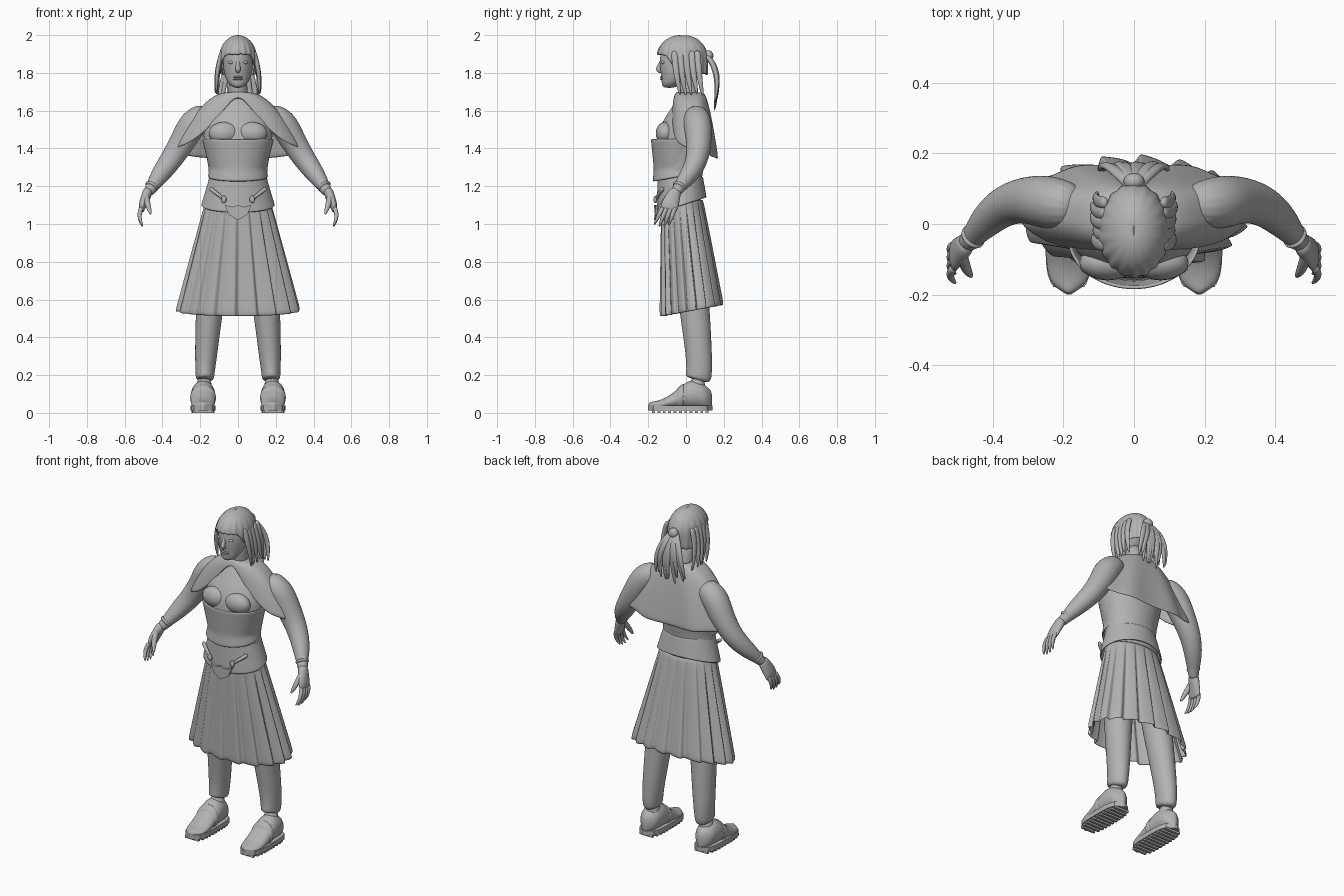
import bpy, bmesh, math, random
from mathutils import Vector

random.seed(4)
cube = bpy.data.objects.get("Cube")
if cube:
    bpy.data.objects.remove(cube, do_unlink=True)

GREY = (.45, .45, .45, 1)
material = bpy.data.materials.new("clay grey")
material.use_nodes = True
material.diffuse_color = GREY
material.node_tree.nodes["Principled BSDF"].inputs["Base Color"].default_value = GREY


def build(name, verts, faces, level=1, thickness=0, smooth=True):
    """Mesh object with optional thickness and subdivision."""
    mesh = bpy.data.meshes.new(name)
    mesh.from_pydata([tuple(v) for v in verts], [], faces)
    mesh.materials.append(material)
    mesh.polygons.foreach_set("use_smooth", [smooth] * len(mesh.polygons))
    part = bpy.data.objects.new(name, mesh)
    bpy.context.scene.collection.objects.link(part)
    if thickness:
        solid = part.modifiers.new("thickness", "SOLIDIFY")
        solid.thickness, solid.offset = thickness, -1
    else:
        bm = bmesh.new()
        bm.from_mesh(mesh)
        bmesh.ops.recalc_face_normals(bm, faces=bm.faces)
        bm.to_mesh(mesh)
        bm.free()
    if level:
        subdivision = part.modifiers.new("smooth", "SUBSURF")
        subdivision.levels = subdivision.render_levels = level


def bridge(rows, columns):
    """Quads between successive closed rings."""
    return [(r * columns + c, (r + 1) * columns + c,
             (r + 1) * columns + (c + 1) % columns, r * columns + (c + 1) % columns)
            for r in range(rows) for c in range(columns)]


def tube(name, points, mirror=1, axis=None, segments=16):
    """Closed limb through (x, y, z, half width, half depth); depth defaults to width."""
    centres = [Vector((mirror * p[0], p[1], p[2])) for p in points]
    last = len(points) - 1
    verts = []
    for i, (centre, point) in enumerate(zip(centres, points)):
        along = Vector(axis) if axis else centres[min(i + 1, last)] - centres[max(i - 1, 0)]
        along.normalize()
        across = Vector((1, 0, 0))
        across = (across - along * across.dot(along)).normalized()
        outward = along.cross(across)
        for k in range(segments):
            angle = math.tau * k / segments
            verts.append(centre + across * point[3] * math.cos(angle)
                         + outward * point[-1] * math.sin(angle))
    caps = [tuple(range(segments)), tuple(range(last * segments, len(verts)))]
    build(name, verts, bridge(last, segments) + caps, 2)


def loft(name, rows):
    """Upright body from (z, half width, centre y, half depth)."""
    tube(name, [(0, y, z, width, depth) for z, width, y, depth in rows], axis=(0, 0, 1), segments=24)


def strand(name, start, bend, end, radius, flat=1, mirror=1):
    """Tapered tube along a bent path, for hair and fingers."""
    points = []
    for i in range(6):
        u = i / 5
        path = Vector(start).lerp(bend, u).lerp(Vector(bend).lerp(end, u), u)
        width = radius * (1 - .7 * u ** 3)
        points.append((*path, width, width * flat))
    tube(name, points, mirror, segments=8)


def drape(name, top, hem, shape, columns=72, rows=12, power=1, square=1, fold=lambda a, t: 0):
    """Cloth round the body; shape(z) gives half width, centre y and half depth."""
    verts = []
    soften = lambda v: math.copysign(abs(v) ** square, v)
    for r in range(rows + 1):
        t = (r / rows) ** power
        for c in range(columns):
            angle = math.tau * c / columns
            z = top + (hem(min(angle, math.tau - angle)) - top) * t
            width, middle, depth = shape(z)
            extra = fold(angle, t)
            verts.append(((width + extra) * soften(math.sin(angle)),
                          middle - (depth + extra) * soften(math.cos(angle)), z))
    build(name, verts, bridge(rows, columns), thickness=.01)


def ball(name, location, size):
    bpy.ops.mesh.primitive_uv_sphere_add(segments=20, ring_count=12, location=location)
    part = bpy.context.object
    part.name, part.scale = name, size
    part.data.materials.append(material)
    bpy.ops.object.shade_smooth()


# Torso, neck and head
loft("torso", [(1.08, .19, -.02, .11), (1.2, .16, -.03, .11), (1.28, .15, -.03, .12),
               (1.45, .19, -.02, .14), (1.54, .18, 0, .13), (1.64, .11, .02, .08),
               (1.68, .06, .02, .05)])
tube("neck", [(0, .03, 1.6, .06), (0, .01, 1.7, .05), (0, -.01, 1.8, .05)])
loft("head", [(1.72, .02, -.09, .03), (1.74, .05, -.08, .05), (1.78, .07, -.05, .08),
              (1.83, .08, -.04, .1), (1.9, .08, -.02, .12), (1.96, .06, -.02, .09),
              (1.98, .03, -.01, .05)])
tube("nose", [(0, -.12, 1.88, .01), (0, -.14, 1.84, .01), (0, -.15, 1.82, .016), (0, -.13, 1.8, .01)])
for name, height in (("upper_lip", 1.778), ("lower_lip", 1.767)):
    ball(name, (0, -.124, height), (.026, .013, .006))


# Clothing outlines by height
def plate_shape(z):
    waist = abs(z - 1.29)
    return .15 + .25 * waist, -.04, .13 + .1 * waist


def hip_shape(z):
    drop = 1.25 - z
    return .15 + .3 * drop, -.03 + .07 * drop, .12 + .1 * drop


def skirt_shape(z):
    drop = 1.13 - z
    return .17 + .27 * drop, -.02 + .09 * drop, .11 + .1 * drop


def cape_shape(z):
    drop = max(0, 1.7 - z) / .35
    return .05 + .3 * drop ** .5, .02 + .02 * drop, .06 + .07 * drop ** .4


def hair_shape(z):
    dome = math.sqrt(1 - max(0, 1 - (2 - z) / .12) ** 2)
    return .1 * dome, -.02, .01 + .125 * dome


def pleat(angle, t):
    knife = angle * 18 / math.tau % 1
    return (.035 * knife ** .6 - .026) * math.sqrt(t)


def cape_ripple(angle, t):
    return .007 * t * math.cos(9 * angle) * (1 - math.cos(angle)) / 2


# Breastplate, hip guard, skirt, cape and hair cap
drape("breastplate", 1.45, lambda a: 1.25 - .025 * math.cos(a), plate_shape)
drape("hip_guard", 1.25, lambda a: 1.1 - .04 * math.cos(a), hip_shape)
drape("pleated_skirt", 1.13, lambda a: .54 - .03 * math.cos(a), skirt_shape,
      columns=144, fold=pleat)
drape("cape", 1.7, lambda a: 1.395 + .05 * math.cos(a) + .225 * math.exp(-4 * a * a), cape_shape,
      power=1.5, square=.8, fold=cape_ripple)
drape("hair_cap", 2, lambda a: 1.785 + .11 / (1 + math.exp(6 * a - 7)) + random.uniform(0, .01),
      hair_shape, power=2, fold=lambda a, t: .004 * t * math.cos(18 * a))

# Belt shield, pointed at the bottom
half = [(0, 1.02), (.05, 1.05), (.07, 1.1), (.03, 1.09), (0, 1.1)]
outline = half + [(-x, z) for x, z in half[-2:0:-1]]
build("belt_shield", [(x, -.17 + 2 * x * x, z) for x, z in outline],
      [tuple(range(len(outline)))], level=0, thickness=.012, smooth=False)

# Tied hair hanging behind
ball("hair_tie", (0, .12, 1.89), (.03, .025, .03))
for i in range(-5, 6):
    spread, stray = i / 5, random.uniform(-.02, .02)
    strand("tail_lock", (0, .1, 1.9), (.09 * spread, .2 + stray / 2, 1.82),
           (.1 * spread + stray, .15, 1.6 + .04 * abs(spread) + stray), .02, .7)

# Shoe sections: y, half width, top height
shoe = []
for i in range(13):
    t = i / 6 - 1
    y = -.03 - .17 * t
    instep = math.exp(-((y - .04) / .12) ** 2)
    shoe.append((y, .006 + .06 * math.sqrt(1 - t ** 4), .055 + .12 * instep))
SHOE_X = .185

for mirror, side in ((1, "left_"), (-1, "right_")):
    # Face and chest
    ball(side + "eye", (mirror * .035, -.12, 1.855), (.016, .012, .009))
    ball(side + "ear", (mirror * .085, -.01, 1.84), (.01, .02, .03))
    ball(side + "chest", (mirror * .075, -.11, 1.48), (.08, .05, .06))

    # Hair beside the face
    for i in range(5):
        y, stray = .03 * i - .06, random.uniform(-.01, .01)
        strand(side + "side_lock", (.08, y, 1.92), (.12, y, 1.82),
               (.11 + stray, y + .03, 1.68 + stray), .014, 1.4, mirror)

    # Buckled strap on the hip
    strand(side + "hip_strap", (.15, -.12, 1.19), (.11, -.15, 1.16), (.06, -.16, 1.12),
           .012, 1, mirror)
    ball(side + "buckle", (mirror * .075, -.162, 1.13), (.014, .01, .02))

    # Arm, cuff and hand
    tube(side + "arm", [(.15, .05, 1.6, .06), (.24, .06, 1.54, .08), (.29, .07, 1.44, .07),
                        (.36, .06, 1.33, .06), (.42, .01, 1.25, .05), (.46, -.04, 1.19, .03),
                        (.48, -.06, 1.16, .03)], mirror)
    tube(side + "cuff", [(.45, -.03, 1.21, .03), (.456, -.035, 1.2, .042),
                         (.464, -.043, 1.19, .03)], mirror)
    tube(side + "palm", [(.47, -.05, 1.19, .03), (.49, -.07, 1.14, .025, .04),
                         (.51, -.09, 1.09, .02, .05), (.51, -.09, 1.06, .01, .04)], mirror)
    for k in (-1.5, -.5, .5, 1.5):
        strand(side + "finger", (.51, .022 * k - .09, 1.09), (.535, .024 * k - .11, 1.04),
               (.505, .026 * k - .13, .98 + .01 * abs(k)), .013, 1, mirror)
    strand(side + "thumb", (.49, -.08, 1.16), (.48, -.13, 1.1), (.46, -.15, 1.05), .018, 1, mirror)

    # Trouser leg
    tube(side + "leg", [(.09, 0, 1.05, .08), (.13, .02, .8, .09), (.155, .05, .5, .07, .08),
                        (.17, .07, .3, .06, .07), (.175, .07, .2, .05, .07),
                        (.175, .06, .17, .05, .07)], mirror)
    tube(side + "ankle", [(.18, .06, .2, .04), (.18, .06, .08, .05)], mirror)

    # Shoe, strap, sole and tread
    tube(side + "shoe", [(SHOE_X, y, top / 2 + .01, width, top / 2 - .01)
                         for y, width, top in shoe], mirror, axis=(0, -1, 0))
    tube(side + "shoe_strap", [(SHOE_X, y, top / 2 + .01, width + .004, top / 2 - .004)
                               for y, width, top in shoe[5:8]], mirror, axis=(0, -1, 0))
    rim = [(mirror * SHOE_X + width, y) for y, width, top in shoe]
    rim += [(mirror * SHOE_X - width, y) for y, width, top in reversed(shoe)]
    count = len(rim)
    build(side + "sole", [(x, y, z) for z in (.012, .04) for x, y in rim],
          [tuple(range(count)), tuple(range(count, 2 * count))] + bridge(1, count),
          level=0, smooth=False)
    for y, width, top in shoe[1:-1]:
        bpy.ops.mesh.primitive_cube_add(size=1, location=(mirror * SHOE_X, y, .008))
        tread = bpy.context.object
        tread.name, tread.scale = side + "tread", (2 * width - .01, .015, .016)
        tread.data.materials.append(material)
